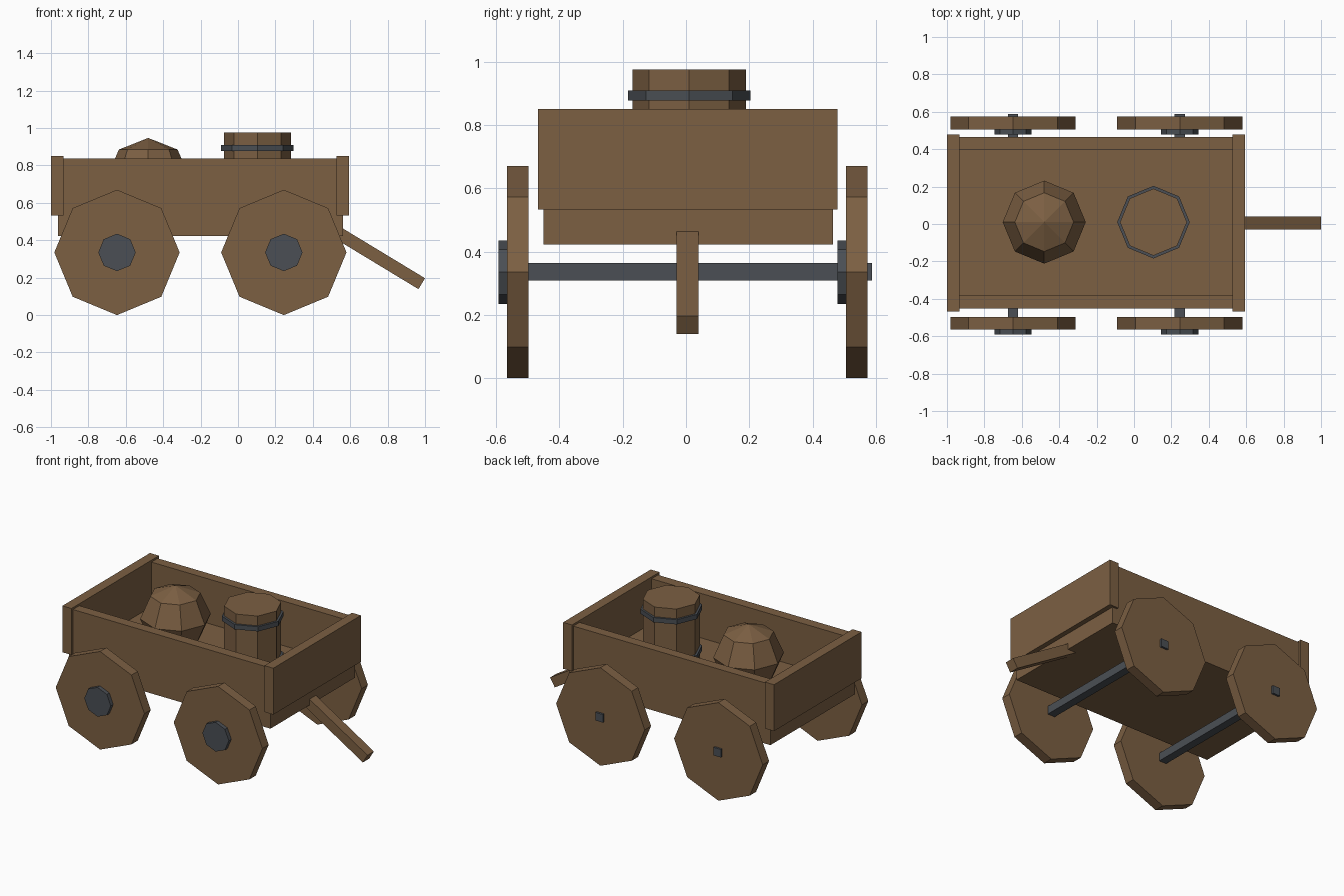
import bpy, math
from mathutils import Matrix

if "Cube" in bpy.data.objects:
    bpy.data.objects.remove(bpy.data.objects["Cube"])


def material(name, color):
    m = bpy.data.materials.new(name)
    m.diffuse_color = (*color, 1.0)
    m.use_nodes = True
    m.node_tree.nodes["Principled BSDF"].inputs["Base Color"].default_value = m.diffuse_color
    return m


WOOD = material("brown wood", (0.20, 0.115, 0.055))
IRON = material("dark iron", (0.069, 0.078, 0.089))


def finish(name, mat):
    ob = bpy.context.object
    ob.name = name
    ob.data.materials.append(mat)
    return ob


def box(name, mat, x0, x1, y0, y1, z0, z1):
    bpy.ops.mesh.primitive_cube_add(size=1)
    ob = finish(name, mat)
    size = Matrix.Diagonal((x1 - x0, y1 - y0, z1 - z0, 1))
    centre = Matrix.Translation(((x0 + x1) / 2, (y0 + y1) / 2, (z0 + z1) / 2))
    ob.data.transform(centre @ size)
    return ob


def octagon(name, mat, radius, depth, centre, along_y=False):
    # eight-sided prism with corners on its axes
    bpy.ops.mesh.primitive_cylinder_add(vertices=8, radius=radius, depth=depth)
    ob = finish(name, mat)
    turn = Matrix.Rotation(math.pi / 2, 4, 'X') if along_y else Matrix()
    ob.data.transform(Matrix.Translation(centre) @ turn)
    return ob


# Cart bed: floor, long sides and taller overlapping end boards
box("floor", WOOD, -0.963, 0.561, -0.451, 0.464, 0.422, 0.533)
box("front_side", WOOD, -0.963, 0.561, -0.451, -0.382, 0.533, 0.837)
box("back_side", WOOD, -0.963, 0.561, 0.397, 0.464, 0.533, 0.837)
box("left_end", WOOD, -1.0, -0.932, -0.467, 0.478, 0.533, 0.85)
box("right_end", WOOD, 0.527, 0.594, -0.467, 0.478, 0.533, 0.85)

# Axles, wheels and hubs (both hubs sit on the front face of their wheel)
WHEEL_Z = 0.335
for end, x in (("left", -0.647), ("right", 0.245)):
    box(end + "_axle", IRON, x - 0.0275, x + 0.0275, -0.587, 0.588, 0.308, 0.363)
    for side, y in (("front", -0.531), ("back", 0.54)):
        octagon(f"{end}_{side}_wheel", WOOD, WHEEL_Z, 0.068, (x, y, WHEEL_Z), True)
        octagon(f"{end}_{side}_hub", IRON, 0.1, 0.06, (x, y - 0.031, WHEEL_Z), True)

# Sloping pull handle
angle = math.radians(31.2)
length, thick = 0.60, 0.068
handle = box("handle", WOOD, -length, 0, -0.03, 0.039, -thick, 0)
handle.data.transform(Matrix.Translation((1.0, 0, 0.197)) @ Matrix.Rotation(angle, 4, 'Y'))

# Barrel with two iron bands
BX, BY = 0.104, 0.01
octagon("barrel", WOOD, 0.179, 0.445, (BX, BY, 0.7525))
for name, z in (("upper_band", 0.893), ("lower_band", 0.613)):
    octagon(name, IRON, 0.194, 0.032, (BX, BY, z))

# Round sack
bpy.ops.mesh.primitive_uv_sphere_add(segments=8, ring_count=4, radius=1)
sack = finish("sack", WOOD)
sack.data.transform(Matrix.Translation((-0.48, 0.01, 0.735)) @ Matrix.Diagonal((0.222, 0.222, 0.212, 1)))
